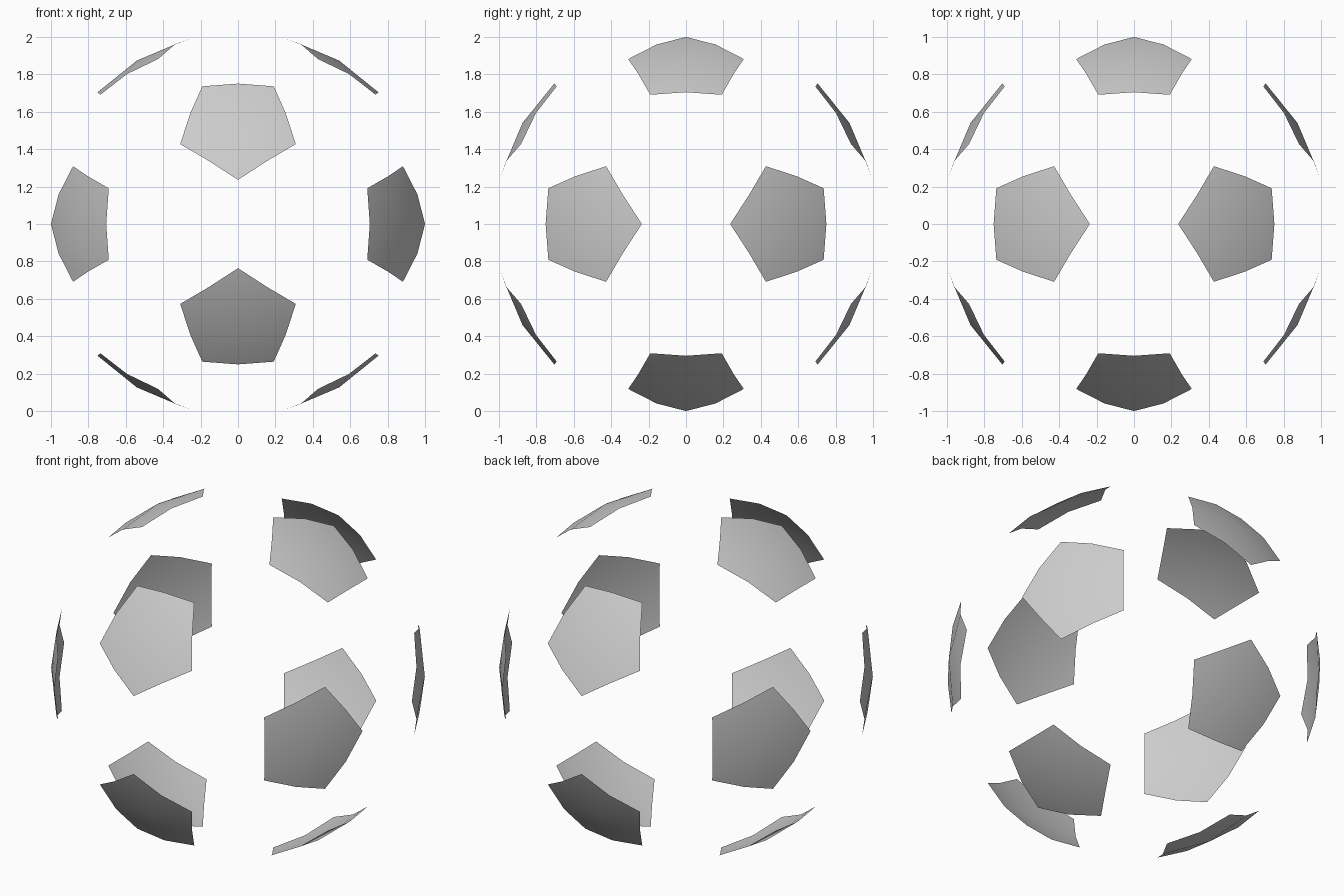
import bpy, bmesh, math
from mathutils import Vector

if "Cube" in bpy.data.objects:
    bpy.data.objects.remove(bpy.data.objects["Cube"])

R = 1.0275                    # ball radius
ALPHA = math.radians(18.43)   # angular radius of a panel corner
PHI = (1 + 5 ** 0.5) / 2
CENTRE = Vector((0, 0, 1))


def panel(name, axis, toward):
    """Pentagon patch on the sphere: five quads around a centre point."""
    n = axis.normalized()
    u = (toward - n * toward.dot(n)).normalized()   # direction of first corner
    w = n.cross(u)
    corners = []
    for k in range(5):
        t = k * math.tau / 5
        d = u * math.cos(t) + w * math.sin(t)
        corners.append((n * math.cos(ALPHA) + d * math.sin(ALPHA)) * R)
    bm = bmesh.new()
    mid = bm.verts.new(n * R + CENTRE)
    cv = [bm.verts.new(c + CENTRE) for c in corners]
    ev = [bm.verts.new((corners[k] + corners[(k + 1) % 5]).normalized() * (R + 0.002) + CENTRE)
          for k in range(5)]
    for k in range(5):
        f = bm.faces.new((mid, ev[k - 1], cv[k], ev[k]))
        f.smooth = True
    mesh = bpy.data.meshes.new(name)
    bm.to_mesh(mesh)
    bm.free()
    bpy.context.collection.objects.link(bpy.data.objects.new(name, mesh))


# One panel on each of the twelve icosahedron corners
i = 0
for axis in range(3):
    for s in (1, -1):
        for t in (1, -1):
            v = [0, 0, 0]
            v[axis] = s * PHI
            v[(axis + 1) % 3] = t
            partner = list(v)
            partner[(axis + 1) % 3] = -t
            i += 1
            panel(f"pentagon_panel_{i}", Vector(v), Vector(partner))
